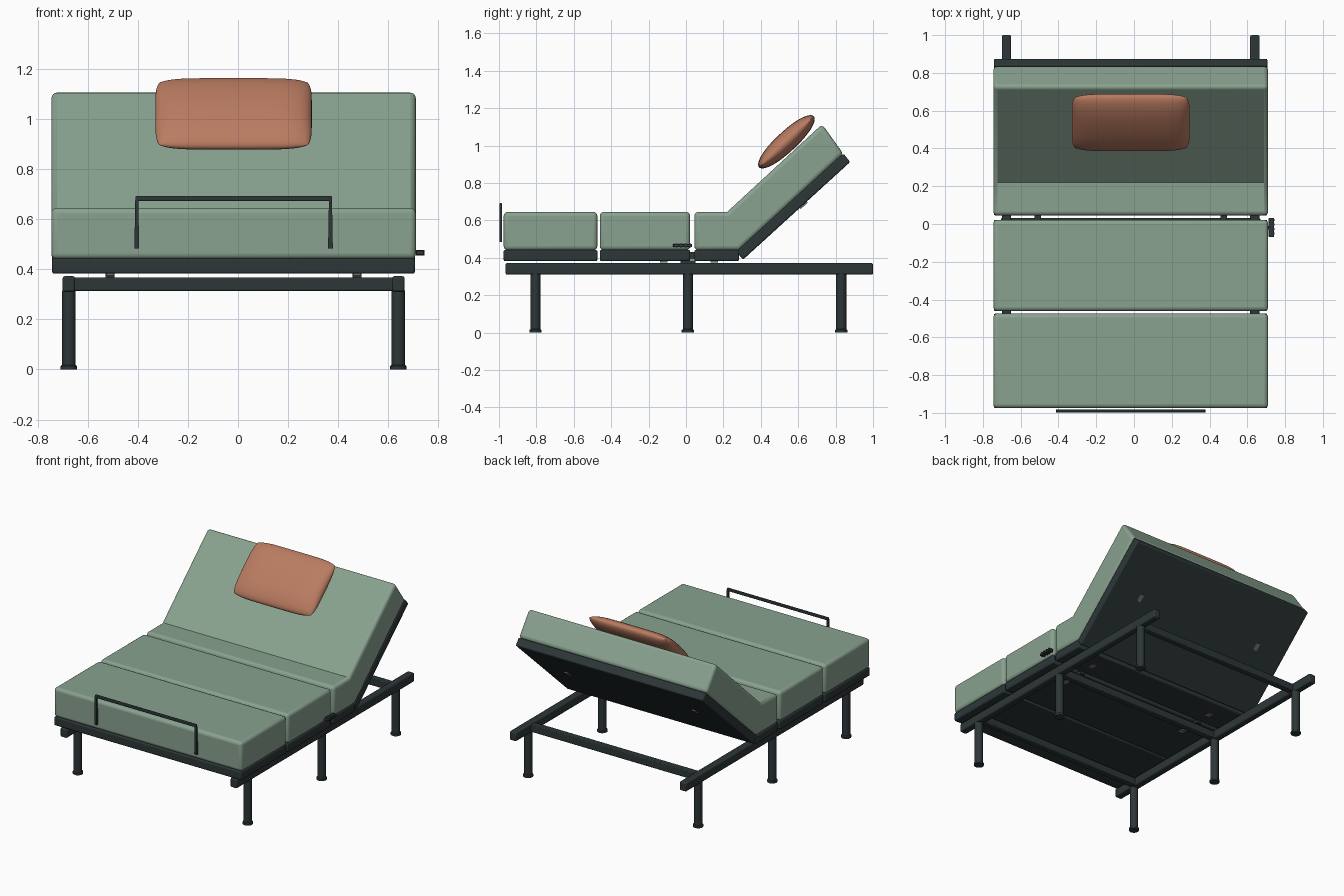
import bpy, bmesh, math
from mathutils import Matrix, Vector

if "Cube" in bpy.data.objects:
    bpy.data.objects.remove(bpy.data.objects["Cube"])

CX = -0.0175          # bed centre line
TILT = math.radians(42.6)


def material(name, rgb):
    m = bpy.data.materials.new(name)
    m.diffuse_color = (*rgb, 1)
    m.use_nodes = True
    m.node_tree.nodes["Principled BSDF"].inputs["Base Color"].default_value = m.diffuse_color
    return m


green = material("sage fabric", (0.25, 0.36, 0.275))
rust = material("rust fabric", (0.49, 0.20, 0.12))
dark = material("dark steel", (0.026, 0.037, 0.039))
grey = material("grey metal", (0.16, 0.17, 0.16))


def finish(bm, name, mat, bevel=0.0, segments=3, limit=50):
    bmesh.ops.recalc_face_normals(bm, faces=bm.faces)
    me = bpy.data.meshes.new(name)
    bm.to_mesh(me)
    bm.free()
    me.materials.append(mat)
    ob = bpy.data.objects.new(name, me)
    bpy.context.collection.objects.link(ob)
    if bevel:
        b = ob.modifiers.new("soft edges", 'BEVEL')
        b.width, b.segments = bevel, segments
        b.limit_method, b.angle_limit = 'ANGLE', math.radians(limit)
    bpy.ops.object.select_all(action='DESELECT')
    bpy.context.view_layer.objects.active = ob
    ob.select_set(True)
    bpy.ops.object.shade_smooth_by_angle(angle=math.radians(35))
    return ob


def box(name, mat, x, y, z, bevel=0.0, segments=2):
    bm = bmesh.new()
    bmesh.ops.create_cube(bm, size=1)
    for v in bm.verts:
        v.co = [lo + (c + 0.5) * (hi - lo) for c, (lo, hi) in zip(v.co, (x, y, z))]
    return finish(bm, name, mat, bevel, segments)


def side_profile(name, mat, pts, x, bevel, segments=3):
    """Extrude a side outline (y, z) across the width."""
    bm = bmesh.new()
    face = bm.faces.new([bm.verts.new((x[0], y, z)) for y, z in pts])
    ext = bmesh.ops.extrude_face_region(bm, geom=[face])
    for v in ext["geom"]:
        if isinstance(v, bmesh.types.BMVert):
            v.co.x = x[1]
    return finish(bm, name, mat, bevel, segments)


def turned(name, mat, x, y, rings, n=20):
    """Round part from (radius, height) rings."""
    bm = bmesh.new()
    loops = [[bm.verts.new((x + r * math.cos(2 * math.pi * i / n),
                            y + r * math.sin(2 * math.pi * i / n), z))
              for i in range(n)] for r, z in rings]
    for a, b in zip(loops, loops[1:]):
        for i in range(n):
            bm.faces.new((a[i], a[(i + 1) % n], b[(i + 1) % n], b[i]))
    bm.faces.new(loops[0])
    bm.faces.new(loops[-1])
    return finish(bm, name, mat)


# Flat mattress sections and their decks
MX, DX = (-0.745, 0.71), (-0.742, 0.706)
for part, y in (("foot", (-0.975, -0.474)), ("middle", (-0.461, 0.022))):
    box(part + "_mattress", green, MX, y, (0.44, 0.645), 0.022, 4)
    box(part + "_deck", dark, DX, y, (0.382, 0.442), 0.008)
box("seat_deck", dark, DX, (0.045, 0.283), (0.382, 0.442), 0.008)

# Raised head section
side_profile("head_mattress", green,
             [(0.045, 0.44), (0.045, 0.645), (0.22, 0.645),
              (0.728, 1.114), (0.842, 0.955), (0.285, 0.44)], MX, 0.022, 4)
side_profile("head_deck", dark,
             [(0.268, 0.433), (0.305, 0.390), (0.878, 0.912), (0.842, 0.957)], DX, 0.008, 2)

# Frame: long rails, cross bars and six legs
RAILS = (CX - 0.6575, CX + 0.6575)
for side, x in zip(("left", "right"), RAILS):
    box(side + "_rail", dark, (x - 0.025, x + 0.025), (-0.965, 1.0), (0.31, 0.372), 0.008)
    for end, y in (("front", -0.805), ("middle", 0.01), ("rear", 0.83)):
        turned(f"{side}_{end}_leg", dark, x, y,
               [(0.033, 0), (0.033, 0.013), (0.027, 0.018), (0.027, 0.315)])
for end, y in (("front", -0.785), ("middle", 0.01), ("rear", 0.81)):
    box(end + "_cross_bar", dark, (RAILS[0], RAILS[1]), (y - 0.022, y + 0.022),
        (0.314, 0.366), 0.005)

# Spacer blocks and hinge strips under the decks
for side, x in (("left", CX - 0.4925), ("right", CX + 0.4925)):
    box(side + "_spacer", dark, (x - 0.018, x + 0.018), (-0.03, 0.05), (0.366, 0.385))
    box(side + "_hinge", dark, (x - 0.018, x + 0.018), (0.015, 0.055), (0.39, 0.43))
    for tag, y in (("front", -0.12), ("rear", 0.15)):
        box(f"{side}_{tag}_bracket", grey, (x - 0.015, x + 0.015),
            (y - 0.02, y + 0.02), (0.374, 0.384))
    b = box(side + "_back_bracket", grey, (-0.015, 0.015), (-0.025, 0.025), (-0.006, 0.006))
    b.matrix_world = Matrix.Translation((x, 0.628, 0.682)) @ Matrix.Rotation(TILT, 4, 'X')

# Mattress retainer bar at the foot
BX, BY = 0.3925, (-0.997, -0.983)
box("retainer_bar", dark, (CX - BX, CX + BX), BY, (0.672, 0.692), 0.004)
for side, s in (("left", -1), ("right", 1)):
    x = CX + s * (BX - 0.006)
    post = box(side + "_retainer_post", dark, (x - 0.006, x + 0.006), BY, (0.483, 0.68))
    for v in post.data.vertices:              # flared lower end
        if v.co.z < 0.5:
            v.co.x = x + (v.co.x - x) * 1.6

# Side control with ridges
box("control_stem", dark, (0.69, 0.73), (-0.03, -0.01), (0.458, 0.470))
box("control_grip", dark, (0.713, 0.741), (-0.07, 0.033), (0.457, 0.474), 0.004)
for i in range(4):
    y = -0.055 + i * 0.024
    box(f"control_ridge_{i}", dark, (0.711, 0.744), (y, y + 0.01), (0.455, 0.476))

# Pillow: two domed sheets meeting at a seam
bm = bmesh.new()
N, M = 36, 28
for sgn in (1, -1):
    rows = []
    for j in range(M + 1):
        row = []
        for i in range(N + 1):
            u = math.sin(math.pi / 2 * (2 * i / N - 1))
            v = math.sin(math.pi / 2 * (2 * j / M - 1))
            h = 0.054 * math.sqrt(max(0, (1 - u ** 6) * (1 - abs(v) ** 2.2)))
            x = u * 0.312 * (1 - 0.05 * v ** 6)
            y = v * 0.2 * (1 - 0.09 * u ** 6)
            row.append(bm.verts.new((x, y, sgn * h)))
        rows.append(row)
    for a, b in zip(rows, rows[1:]):
        for i in range(N):
            bm.faces.new((a[i], a[i + 1], b[i + 1], b[i]))
bmesh.ops.remove_doubles(bm, verts=bm.verts, dist=1e-5)
pillow = finish(bm, "pillow", rust)
pillow.matrix_world = Matrix.Translation((CX, 0.537, 1.02)) @ Matrix.Rotation(math.radians(43), 4, 'X')
for p in pillow.data.polygons:
    p.use_smooth = True
